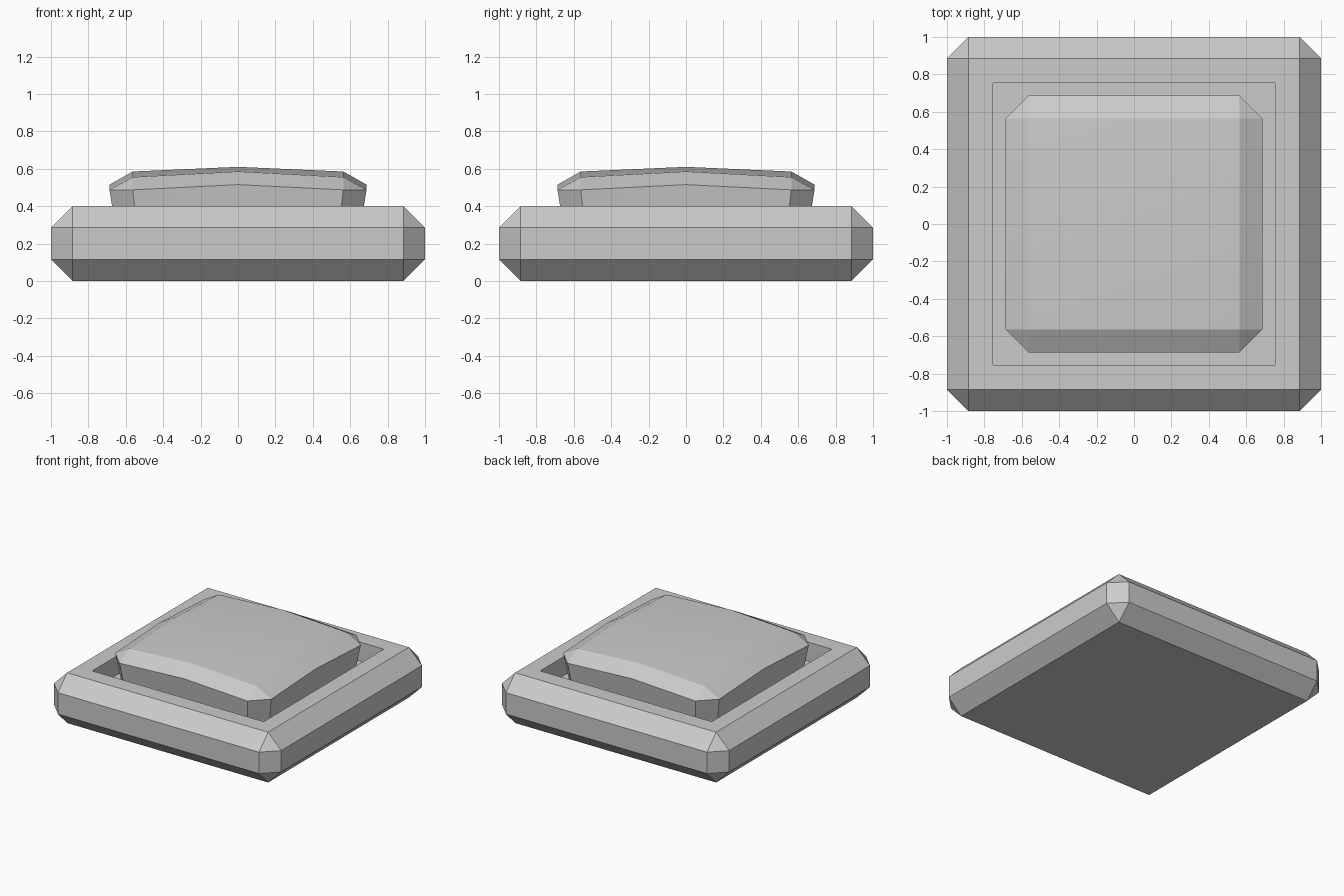
import bpy, bmesh
from mathutils import Vector

if "Cube" in bpy.data.objects:
    bpy.data.objects.remove(bpy.data.objects["Cube"])


def finish(bm, name):
    bmesh.ops.recalc_face_normals(bm, faces=bm.faces[:])
    mesh = bpy.data.meshes.new(name)
    bm.to_mesh(mesh)
    bm.free()
    obj = bpy.data.objects.new(name, mesh)
    bpy.context.collection.objects.link(obj)
    return obj


# Housing: chamfered slab with a square recess in its top
bm = bmesh.new()
bmesh.ops.create_cube(bm, size=1)
for v in bm.verts:
    v.co = Vector((v.co.x * 2, v.co.y * 2, v.co.z * 0.4 + 0.2))
bmesh.ops.bevel(bm, geom=bm.edges[:], offset=0.115, segments=1,
                affect='EDGES', profile=0.5)
top = max(bm.faces, key=lambda f: f.calc_center_median().z)
bmesh.ops.inset_region(bm, faces=[top], thickness=0.13, use_even_offset=True)
ext = bmesh.ops.extrude_discrete_faces(bm, faces=[top])
for f in ext['faces']:
    for v in f.verts:
        v.co.z = 0.25
finish(bm, "housing")

# Button: tapered cap with chamfered edges and a shallow domed top
bm = bmesh.new()


def ring(half, cut, z_cut, z_mid):
    """Twelve points: chamfered corners plus a raised midpoint on each side."""
    pts = []
    for dx, dy in ((0, -1), (1, 0), (0, 1), (-1, 0)):
        tx, ty = -dy, dx
        for s, z in ((-cut, z_cut), (0, z_mid), (cut, z_cut)):
            pts.append(bm.verts.new((dx * half + tx * s, dy * half + ty * s, z)))
    return pts


low = ring(0.648, 0.535, 0.24, 0.24)
high = ring(0.687, 0.563, 0.487, 0.515)
for i in range(12):
    j = (i + 1) % 12
    bm.faces.new((low[i], low[j], high[j], high[i]))
bm.faces.new(low[::-1])

# Dome grid, joined to the rim by the top chamfer
grid_z = (0.61, 0.585, 0.555)
grid = {(i, j): bm.verts.new((i * 0.563, j * 0.563, grid_z[abs(i) + abs(j)]))
        for i in (-1, 0, 1) for j in (-1, 0, 1)}
for i in (-1, 0):
    for j in (-1, 0):
        bm.faces.new((grid[i, j], grid[i + 1, j], grid[i + 1, j + 1], grid[i, j + 1]))
for k, (dx, dy) in enumerate(((0, -1), (1, 0), (0, 1), (-1, 0))):
    tx, ty = -dy, dx
    inner = [grid[dx + tx * s, dy + ty * s] for s in (-1, 0, 1)]
    outer = high[3 * k:3 * k + 3]
    for a in (0, 1):
        bm.faces.new((outer[a], outer[a + 1], inner[a + 1], inner[a]))
    bm.faces.new((outer[2], high[(3 * k + 3) % 12], inner[2]))
button = finish(bm, "button")
for p in button.data.polygons:
    p.use_smooth = True
bpy.context.view_layer.objects.active = button
button.select_set(True)
bpy.ops.object.shade_smooth_by_angle(angle=0.35)
